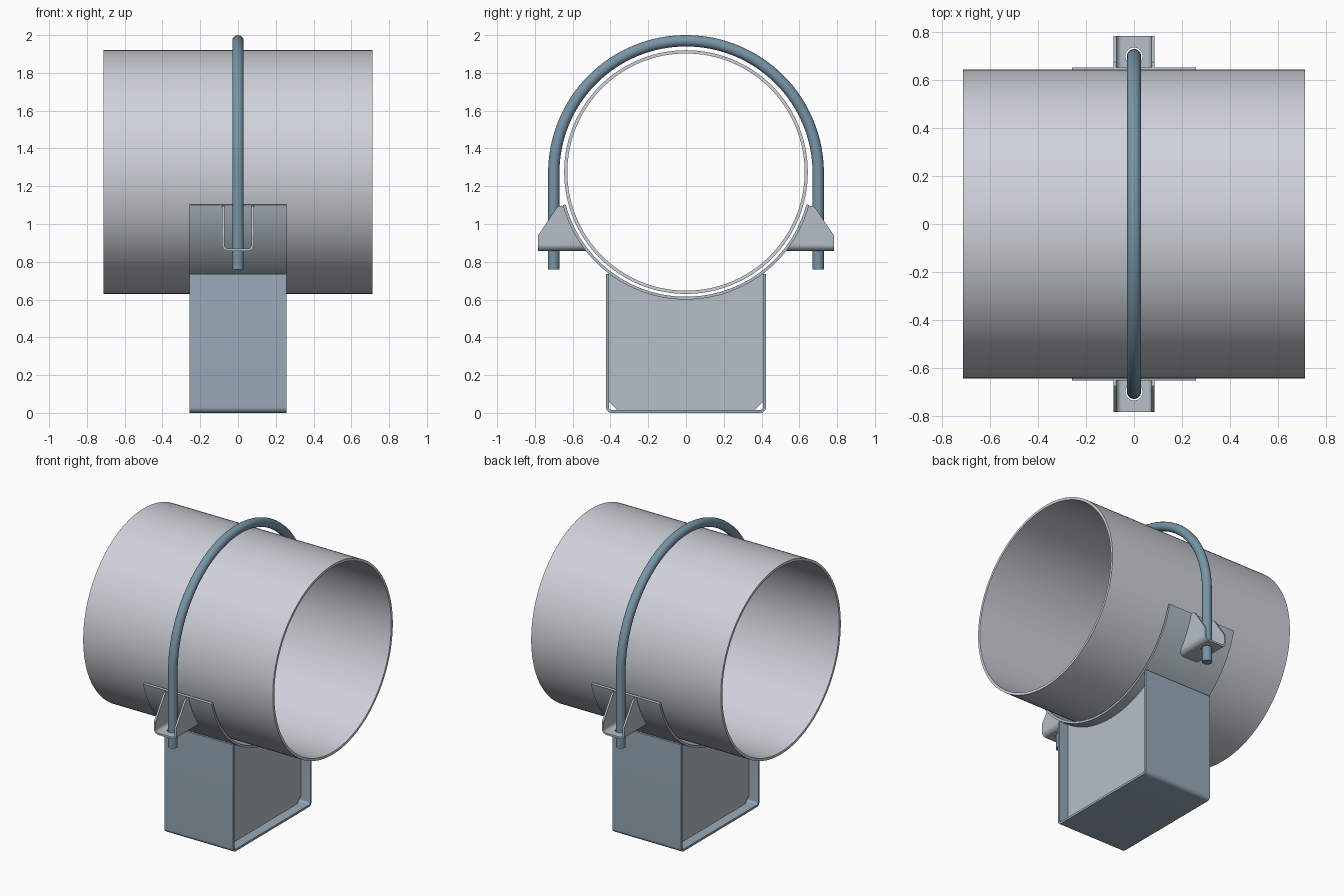
import bpy, bmesh
from math import sin, cos, pi, radians, sqrt

if "Cube" in bpy.data.objects:
    bpy.data.objects.remove(bpy.data.objects["Cube"])

CZ = 1.275          # pipe axis height
R_SADDLE = 0.675    # outer radius of the saddle


def material(name, rgb):
    m = bpy.data.materials.new(name)
    m.diffuse_color = (*rgb, 1)
    m.use_nodes = True
    m.node_tree.nodes["Principled BSDF"].inputs["Base Color"].default_value = m.diffuse_color
    return m


PIPE = material("pipe_grey", (0.62, 0.65, 0.70))
PLATE = material("plate_grey", (0.46, 0.53, 0.58))
CHANNEL = material("channel_blue", (0.32, 0.41, 0.49))
ROD = material("rod_blue", (0.19, 0.30, 0.39))


def smooth(obj):
    bpy.ops.object.select_all(action='DESELECT')
    obj.select_set(True)
    bpy.context.view_layer.objects.active = obj
    bpy.ops.object.shade_smooth_by_angle(angle=radians(30))


def finish(name, bm, mat):
    bmesh.ops.recalc_face_normals(bm, faces=bm.faces)
    me = bpy.data.meshes.new(name)
    bm.to_mesh(me)
    bm.free()
    obj = bpy.data.objects.new(name, me)
    bpy.context.collection.objects.link(obj)
    if mat:
        me.materials.append(mat)
    smooth(obj)
    return obj


def prism(name, outline, axis, lo, hi, mat=None):
    """Extrude a closed 2D outline along x, y or z."""
    place = {'x': lambda a, b, h: (h, a, b),
             'y': lambda a, b, h: (a, h, b),
             'z': lambda a, b, h: (a, b, h)}[axis]
    bm = bmesh.new()
    ends = [[bm.verts.new(place(a, b, h)) for a, b in outline] for h in (lo, hi)]
    for e in ends:
        bm.faces.new(e)
    n = len(outline)
    for i in range(n):
        j = (i + 1) % n
        bm.faces.new((ends[0][i], ends[0][j], ends[1][j], ends[1][i]))
    return finish(name, bm, mat)


def arc(cx, cy, r, a0, a1, n):
    return [(cx + r * cos(radians(a0 + (a1 - a0) * i / n)),
             cy + r * sin(radians(a0 + (a1 - a0) * i / n))) for i in range(n + 1)]


def u_outline(half, bottom, top, t, r):
    """Bent-sheet U section with rounded bottom corners."""
    c, z = half - r, bottom + r
    outer = [(-half, top)] + arc(-c, z, r, 180, 270, 8) + arc(c, z, r, 270, 360, 8) + [(half, top)]
    inner = [(half - t, top)] + arc(c, z, r - t, 360, 270, 8) + arc(-c, z, r - t, 270, 180, 8) + [(t - half, top)]
    return outer + inner


def boolean(obj, cutter, op):
    mod = obj.modifiers.new("cut", 'BOOLEAN')
    mod.operation, mod.object, mod.solver = op, cutter, 'EXACT'
    bpy.context.view_layer.objects.active = obj
    bpy.ops.object.modifier_apply(modifier=mod.name)
    bpy.data.objects.remove(cutter)


# pipe: open tube along x
bm = bmesh.new()
N = 128
rings = []
for x, r in ((-0.713, 0.645), (0.713, 0.645), (0.713, 0.628), (-0.713, 0.628)):
    rings.append([bm.verts.new((x, r * cos(2 * pi * i / N), CZ + r * sin(2 * pi * i / N))) for i in range(N)])
for k in range(4):
    a, b = rings[k], rings[(k + 1) % 4]
    for i in range(N):
        j = (i + 1) % N
        bm.faces.new((a[i], a[j], b[j], b[i]))
finish("pipe", bm, PIPE)

# saddle: curved sheet under the pipe
prism("saddle", arc(0, CZ, R_SADDLE, 195, 345, 64) + arc(0, CZ, 0.66, 345, 195, 64),
      'x', -0.258, 0.258, PLATE)

# base channel and its two web plates with clipped corners
prism("base_channel", u_outline(0.423, 0, 0.735, 0.015, 0.03), 'x', -0.258, 0.258, CHANNEL)
a = math_angle = 52.6
web = [(-0.408, 0.06), (-0.363, 0.015), (0.363, 0.015), (0.408, 0.06)] + \
    arc(0, CZ, R_SADDLE, 360 - a, 180 + a, 32)
for side, x in (("left", -0.19), ("right", 0.175)):
    prism(side + "_web_plate", web, 'x', x, x + 0.015, PLATE)

# lugs: U brackets trimmed to a sloped side profile, with a bolt hole
for side, s in (("front", -1), ("back", 1)):
    lug = prism(side + "_lug", u_outline(0.085, 0.857, 1.2, 0.013, 0.035), 'y', s * 0.45, s * 0.85, PLATE)
    saddle_edge = []
    for i in range(17):
        z = 1.095 - (1.095 - 0.84) * i / 16
        saddle_edge.append((s * sqrt(0.672 ** 2 - (CZ - z) ** 2), z))
    profile = saddle_edge + [(s * 0.783, 0.84), (s * 0.783, 0.94), (s * 0.685, 1.085), (s * 0.675, 1.095)]
    boolean(lug, prism("trim", profile, 'x', -0.2, 0.2), 'INTERSECT')
    boolean(lug, prism("hole", arc(0, s * 0.70, 0.036, 0, 348.75, 31), 'z', 0.8, 0.95), 'DIFFERENCE')
    smooth(lug)

# U-bolt: round rod swept over the pipe
path = [(0.70, 0.76)] + arc(0, 1.27, 0.70, 0, 180, 64) + [(-0.70, 0.76)]
cu = bpy.data.curves.new("u_bolt", 'CURVE')
cu.dimensions = '3D'
cu.bevel_depth, cu.bevel_resolution, cu.use_fill_caps = 0.03, 6, True
sp = cu.splines.new('POLY')
sp.points.add(len(path) - 1)
for p, (y, z) in zip(sp.points, path):
    p.co = (0, y, z, 1)
bolt = bpy.data.objects.new("u_bolt", cu)
bpy.context.collection.objects.link(bolt)
cu.materials.append(ROD)
bpy.ops.object.select_all(action='DESELECT')
bolt.select_set(True)
bpy.context.view_layer.objects.active = bolt
bpy.ops.object.convert(target='MESH')
smooth(bpy.context.view_layer.objects.active)
